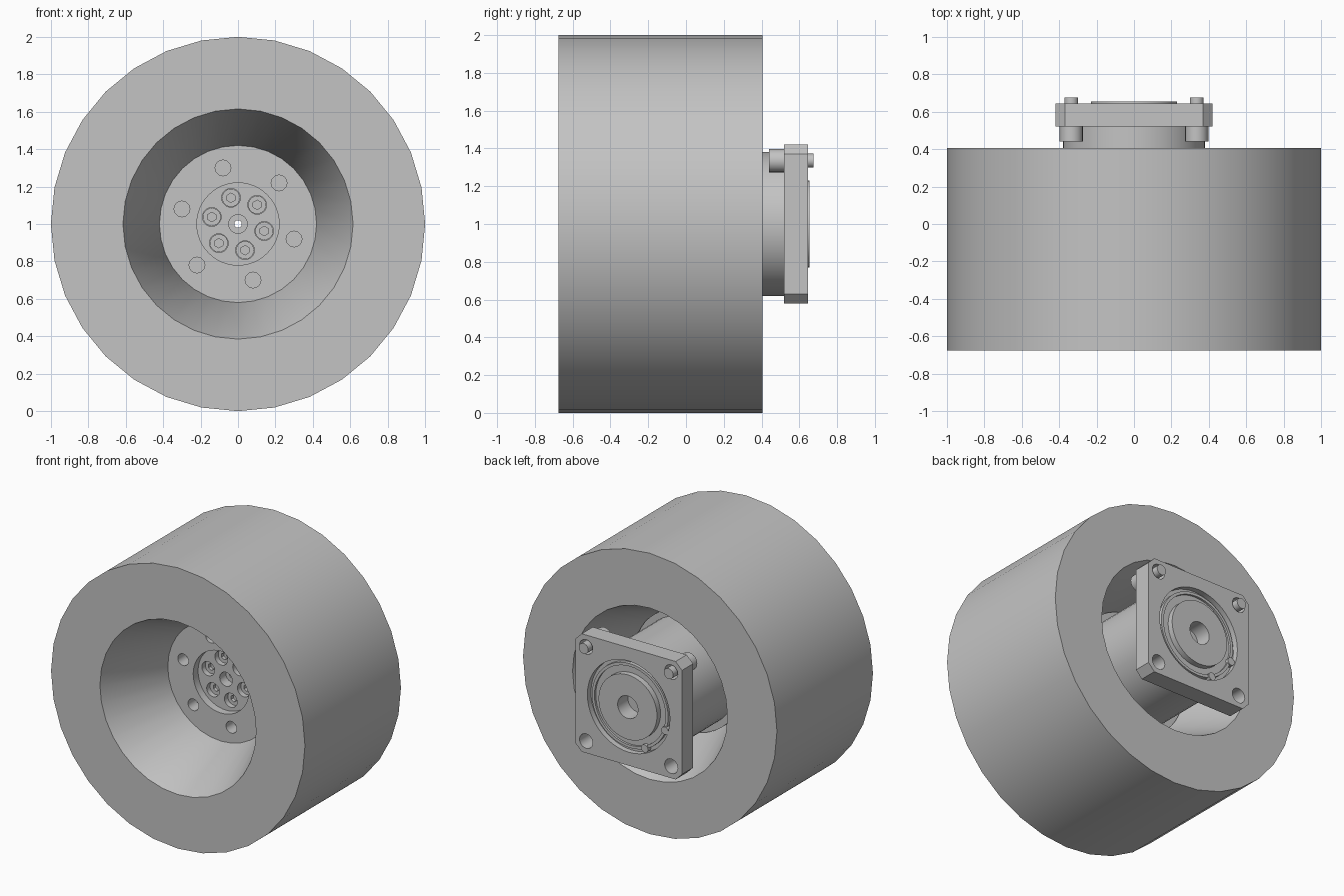
import bpy, bmesh
from math import sin, cos, pi, radians
from mathutils import Matrix

cube = bpy.data.objects.get("Cube")
if cube:
    bpy.data.objects.remove(cube, do_unlink=True)

grey = bpy.data.materials.new("plain_grey")
grey.use_nodes = True
tone = (0.55, 0.55, 0.55, 1)
grey.diffuse_color = tone
grey.node_tree.nodes["Principled BSDF"].inputs["Base Color"].default_value = tone


def finish(name, bm):
    bmesh.ops.recalc_face_normals(bm, faces=bm.faces)
    mesh = bpy.data.meshes.new(name)
    bm.to_mesh(mesh)
    bm.free()
    mesh.materials.append(grey)
    obj = bpy.data.objects.new(name, mesh)
    bpy.context.collection.objects.link(obj)
    return obj


def lathe(name, profile, sides=32):
    """Spin a closed (radius, y) outline around the axle."""
    bm = bmesh.new()
    rings = []
    for i in range(sides):
        a = 2 * pi * i / sides
        rings.append([bm.verts.new((r * sin(a), y, 1 + r * cos(a))) for r, y in profile])
    n = len(profile)
    for i in range(sides):
        a, b = rings[i], rings[(i + 1) % sides]
        for j in range(n):
            k = (j + 1) % n
            bm.faces.new((a[j], a[k], b[k], b[j]))
    return finish(name, bm)


def rods(name, centres, radius, y0, y1, sides=20):
    """Cylinders along y, at the given (x, z) offsets from the axle."""
    bm = bmesh.new()
    for x, z in centres:
        place = Matrix.Translation((x, (y0 + y1) / 2, 1 + z)) @ Matrix.Rotation(pi / 2, 4, 'X')
        bmesh.ops.create_cone(bm, cap_ends=True, segments=sides, radius1=radius,
                              radius2=radius, depth=y1 - y0, matrix=place)
    return finish(name, bm)


def cut(target, cutter):
    cutter.hide_render = True
    mod = target.modifiers.new("holes", 'BOOLEAN')
    mod.operation = 'DIFFERENCE'
    mod.solver = 'EXACT'
    mod.object = cutter
    bpy.context.view_layer.objects.active = target
    bpy.ops.object.modifier_apply(modifier=mod.name)
    bpy.data.objects.remove(cutter, do_unlink=True)


def circle(radius):
    return [(radius * cos(radians(45 + 60 * i)), radius * sin(radians(45 + 60 * i)))
            for i in range(6)]


# Wheel with a tapered opening on each side
wheel = lathe("wheel", [(1, -0.675), (1, 0.405), (0.61, 0.405), (0.42, -0.08),
                        (0.42, -0.19), (0.615, -0.675)])

# Hub plate with a recessed centre, mounting holes and bore
hub = lathe("hub_plate", [(0.02, -0.02), (0.02, -0.135), (0.22, -0.135), (0.22, -0.19),
                          (0.425, -0.19), (0.425, -0.02)], 48)
cut(hub, rods("outer_holes", circle(0.31), 0.042, -0.25, -0.10))
cut(hub, rods("inner_holes", circle(0.145) + [(0, 0)], 0.05, -0.17, -0.065))
screws = rods("hub_screws", circle(0.145), 0.048, -0.10, -0.06)
cut(screws, rods("screw_sockets", circle(0.145), 0.025, -0.15, -0.075, 6))

# Gearbox barrel
barrel = lathe("gearbox_barrel", [(0.02, -0.03), (0.38, -0.03), (0.38, 0.53), (0.02, 0.53)], 48)

# Square flange with clipped corners
bm = bmesh.new()
half, clip = 0.42, 0.37
outline = [(half, clip), (clip, half), (-clip, half), (-half, clip),
           (-half, -clip), (-clip, -half), (clip, -half), (half, -clip)]
face = bm.faces.new([bm.verts.new((x, 0.52, 1 + z)) for x, z in outline])
grown = bmesh.ops.extrude_face_region(bm, geom=[face])
bmesh.ops.translate(bm, vec=(0, 0.125, 0),
                    verts=[v for v in grown["geom"] if isinstance(v, bmesh.types.BMVert)])
flange = finish("flange", bm)
corner = 0.335
top = [(-corner, corner), (corner, corner)]
bottom = [(-corner, -corner), (corner, -corner)]
cut(flange, rods("corner_holes", top + bottom, 0.052, 0.4, 0.8))
cut(flange, rods("centre_hole", [(0, 0)], 0.325, 0.4, 0.8, 48))

# Stepped boss inside the flange, with the shaft bore
boss = lathe("flange_boss", [(0.02, 0.51), (0.02, 0.54), (0.08, 0.54), (0.08, 0.655),
                             (0.23, 0.655), (0.23, 0.615), (0.28, 0.615), (0.28, 0.63),
                             (0.30, 0.63), (0.30, 0.605), (0.33, 0.605), (0.33, 0.525)], 48)
small_screws = rods("small_screws", [(-0.12, -0.27), (-0.28, -0.1)], 0.028, 0.60, 0.638, 12)

# Two bolts through the upper flange corners
heads = rods("bolt_heads", top, 0.062, 0.44, 0.52)
shanks = rods("bolt_shanks", top, 0.037, 0.50, 0.675)

for obj in (wheel, hub, screws, barrel, flange, boss, small_screws, heads, shanks):
    bpy.ops.object.select_all(action='DESELECT')
    obj.select_set(True)
    bpy.context.view_layer.objects.active = obj
    bpy.ops.object.shade_smooth_by_angle(angle=radians(30))
